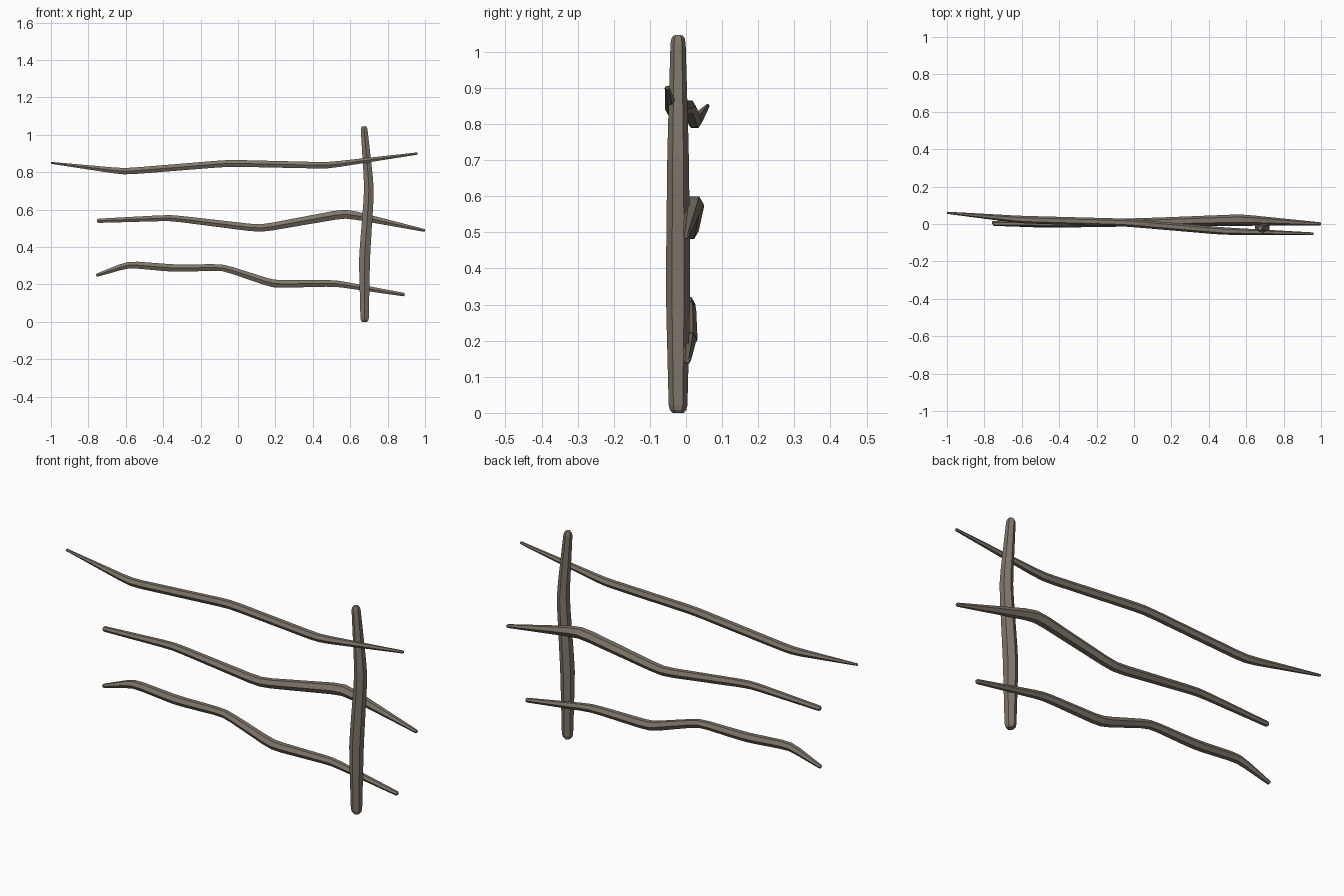
import bpy, bmesh, math
from mathutils import Vector

if "Cube" in bpy.data.objects:
    bpy.data.objects.remove(bpy.data.objects["Cube"])

wood = bpy.data.materials.new("weathered wood")
wood.diffuse_color = (0.215, 0.18, 0.145, 1)
wood.use_nodes = True
wood.node_tree.nodes["Principled BSDF"].inputs["Base Color"].default_value = wood.diffuse_color
SIDES = 6


def soften(points, d):
    """Replace each inner corner of the path by a short three-point bend."""
    p = [Vector(q) for q in points]
    out = [p[0]]
    for a, b, c in zip(p, p[1:], p[2:]):
        s = b + (a - b) * (d / (a - b).xyz.length)
        e = b + (c - b) * (d / (c - b).xyz.length)
        out += [s, b * 0.6 + (s + e) * 0.2, e]
    return out + [p[-1]]


def branch(name, points, bend, tip):
    """Six-sided tapered stick through (x, y, z, radius) points with rounded ends."""
    path = soften(points, bend)
    # small rounding rings at both ends
    for end, nxt in ((0, 1), (-1, -2)):
        p, q = path[end], path[nxt]
        d = (q.xyz - p.xyz).normalized() * tip
        inner = Vector((*(p.xyz + d), p.w))
        cap = Vector((*p.xyz, p.w * 0.6))
        mid = Vector((*(p.xyz + d * 0.35), p.w * 0.87))
        path = [cap, mid, inner] + path[1:] if end == 0 else path[:-1] + [inner, mid, cap]
    bm = bmesh.new()
    rings = []
    for i, p in enumerate(path):
        t = (path[min(i + 1, len(path) - 1)].xyz - path[max(i - 1, 0)].xyz).normalized()
        u = Vector((0, 1, 0))
        u = (u - t * u.dot(t)).normalized()
        v = t.cross(u)
        rings.append([bm.verts.new(p.xyz + (u * math.cos(a) + v * math.sin(a)) * p.w)
                      for a in (k * math.tau / SIDES for k in range(SIDES))])
    for r, s in zip(rings, rings[1:]):
        for k in range(SIDES):
            j = (k + 1) % SIDES
            bm.faces.new((r[k], r[j], s[j], s[k]))
    bm.faces.new(rings[0])
    bm.faces.new(rings[-1])
    bmesh.ops.recalc_face_normals(bm, faces=bm.faces)
    me = bpy.data.meshes.new(name)
    bm.to_mesh(me)
    bm.free()
    me.materials.append(wood)
    ob = bpy.data.objects.new(name, me)
    bpy.context.collection.objects.link(ob)


# upright post
branch("post", [(0.677, -0.022, 0.0, 0.026), (0.676, -0.022, 0.34, 0.034),
                (0.702, -0.022, 0.71, 0.030), (0.673, -0.022, 1.045, 0.021)], 0.07, 0.022)
# three crooked rails
branch("top_rail", [(-1.0, 0.06, 0.85, 0.006), (-0.61, 0.024, 0.803, 0.020),
                    (-0.05, 0.008, 0.848, 0.021), (0.48, -0.038, 0.836, 0.020),
                    (0.96, -0.052, 0.90, 0.007)], 0.06, 0.004)
branch("middle_rail", [(-0.753, 0.002, 0.54, 0.013), (-0.36, 0.001, 0.556, 0.019),
                       (0.12, 0.011, 0.498, 0.023), (0.575, 0.024, 0.580, 0.028),
                       (1.0, 0.0, 0.488, 0.009)], 0.06, 0.008)
branch("bottom_rail", [(-0.758, 0.006, 0.248, 0.010), (-0.585, 0.004, 0.307, 0.021),
                       (-0.345, 0.004, 0.287, 0.023), (-0.08, 0.008, 0.291, 0.020),
                       (0.19, 0.008, 0.202, 0.024), (0.52, 0.010, 0.206, 0.020),
                       (0.89, 0.003, 0.145, 0.011)], 0.05, 0.006)
